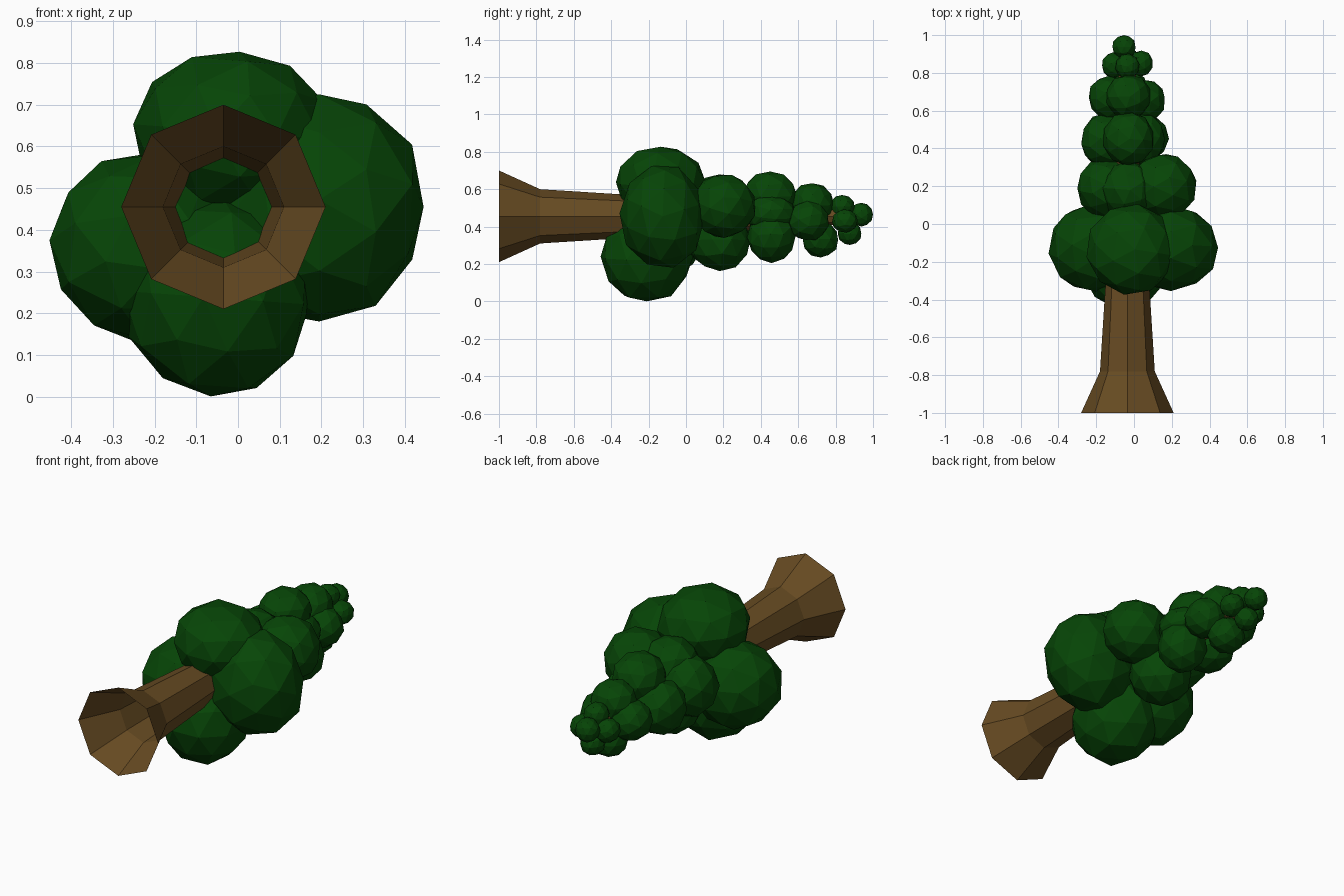
import bpy, bmesh, math, random
from mathutils import Matrix, Vector

random.seed(4)
AX, AZ = -0.035, 0.455          # trunk axis runs along y


def material(name, rgb):
    m = bpy.data.materials.new(name)
    m.diffuse_color = (*rgb, 1)
    return m


bark = material("bark", (0.135, 0.07, 0.016))
leaf = material("leaf", (0.002, 0.06, 0.002))


def finish(name, bm, mat):
    me = bpy.data.meshes.new(name)
    bm.to_mesh(me)
    bm.free()
    me.materials.append(mat)
    ob = bpy.data.objects.new(name, me)
    bpy.context.collection.objects.link(ob)
    return ob


# Trunk: open eight-sided tube with a flared foot, tapering into the crown
bm = bmesh.new()
rings = []
for y, r in [(-1, 0.245), (-0.78, 0.145), (0.85, 0.042)]:
    rings.append([bm.verts.new((AX + r * math.cos(k * math.pi / 4), y,
                                AZ + r * math.sin(k * math.pi / 4))) for k in range(8)])
for a, b in zip(rings, rings[1:]):
    for k in range(8):
        j = (k + 1) % 8
        bm.faces.new((a[k], b[k], b[j], a[j]))
bm.faces.new(rings[-1])
bmesh.ops.recalc_face_normals(bm, faces=bm.faces)
finish("trunk", bm, bark)


def foliage(name, centre, radii):
    # Coarse faceted ball, one pole facing away from the trunk
    c = Vector(centre)
    bm = bmesh.new()
    bmesh.ops.create_icosphere(bm, subdivisions=2, radius=1)
    for v in bm.verts:
        if abs(v.co.z) < 0.95:
            v.co *= random.uniform(1.0, 1.05)
    out = Vector((c.x - AX, 0, c.z - AZ))
    if out.length < 0.03:
        out = Vector((0, 1, 0))
    rot = out.to_track_quat('Z', 'Y').to_matrix().to_4x4()
    spin = Matrix.Rotation(random.uniform(0, math.pi / 2), 4, 'Z')
    bm.transform(Matrix.Translation(c) @ Matrix.Diagonal((*radii, 1)) @ rot @ spin)
    finish(name, bm, leaf)


# Foliage tiers from the trunk end to the tip: x, y, z, radii
tiers = [
    [(-0.018, -0.135, 0.635, 0.232, 0.235, 0.193),
     (-0.05, -0.21, 0.237, 0.225, 0.24, 0.237),
     (-0.22, -0.125, 0.36, 0.23, 0.23, 0.225),
     (0.195, -0.125, 0.455, 0.25, 0.222, 0.272)],
    [(0.155, 0.2, 0.51, 0.178, 0.17, 0.17), (-0.14, 0.19, 0.45, 0.16, 0.16, 0.16),
     (-0.03, 0.18, 0.325, 0.163, 0.163, 0.163), (-0.03, 0.18, 0.53, 0.15, 0.15, 0.15)],
    [(-0.03, 0.45, 0.565, 0.135, 0.142, 0.13), (0.05, 0.455, 0.345, 0.13, 0.125, 0.135),
     (-0.15, 0.44, 0.43, 0.13, 0.145, 0.14), (0.045, 0.45, 0.47, 0.12, 0.135, 0.1)],
    [(-0.03, 0.675, 0.52, 0.12, 0.115, 0.112), (0.06, 0.655, 0.43, 0.105, 0.11, 0.105),
     (-0.13, 0.67, 0.44, 0.11, 0.115, 0.105), (-0.03, 0.72, 0.33, 0.1, 0.095, 0.095)],
    [(-0.035, 0.835, 0.507, 0.063, 0.066, 0.062), (0.038, 0.85, 0.43, 0.063, 0.068, 0.062),
     (-0.108, 0.84, 0.44, 0.062, 0.068, 0.062), (-0.04, 0.875, 0.365, 0.063, 0.063, 0.063),
     (-0.052, 0.938, 0.465, 0.062, 0.062, 0.062)],
]
for t, tier in enumerate(tiers, 1):
    for n, (x, y, z, *r) in enumerate(tier, 1):
        foliage(f"foliage_tier{t}_{n}", (x, y, z), r)
